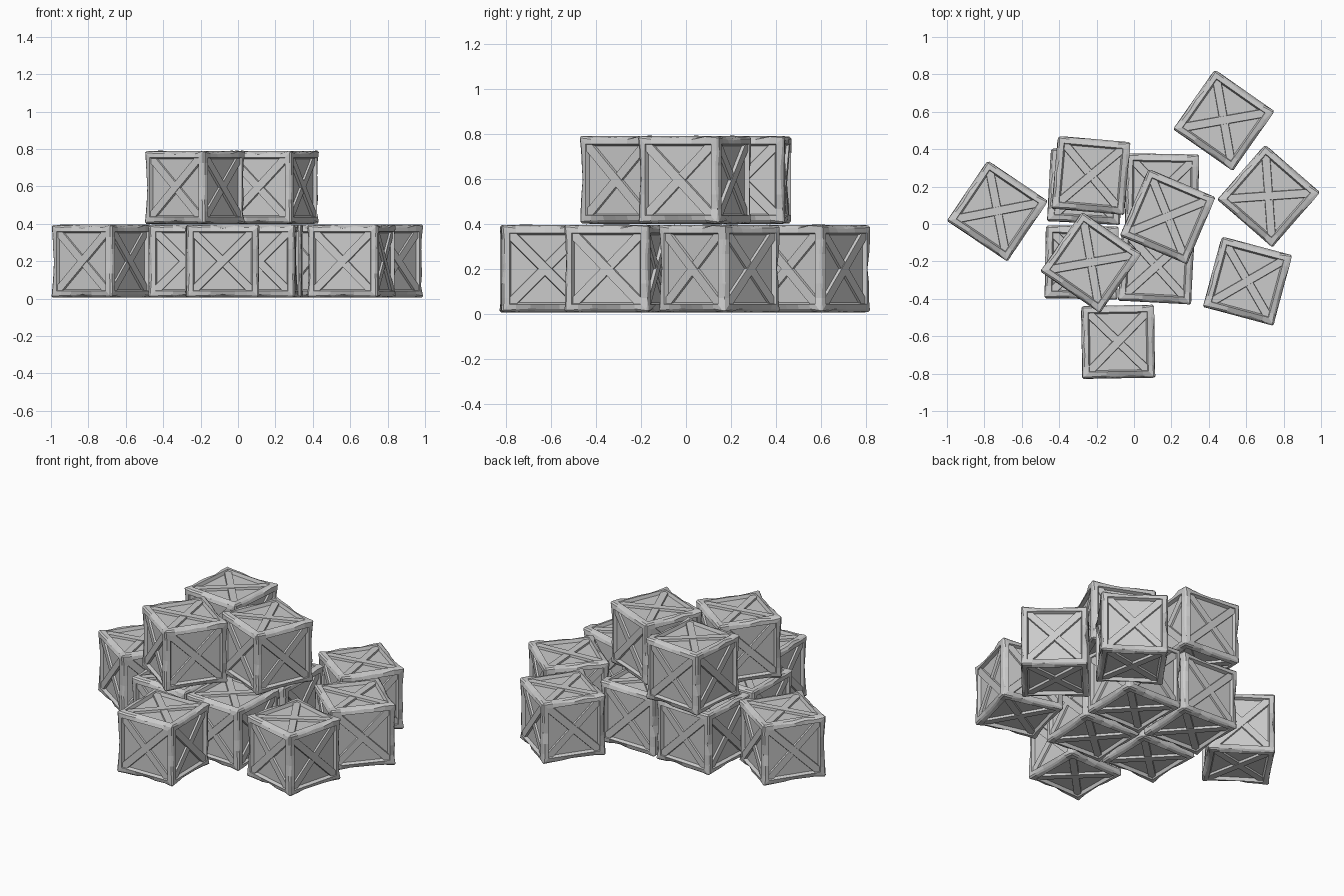
import bpy, bmesh, math, random
from mathutils import Matrix, Vector

old = bpy.data.objects.get("Cube")
if old:
    bpy.data.objects.remove(old, do_unlink=True)

random.seed(4)
HALF = 0.195
DEPTH = 0.02


def material(name, value):
    mat = bpy.data.materials.new(name)
    mat.use_nodes = True
    colour = (value, value, value, 1)
    mat.diffuse_color = colour
    mat.node_tree.nodes["Principled BSDF"].inputs["Base Color"].default_value = colour
    return mat


def outer_axes(co):
    """Axes on which a point lies on the crate's outer surface."""
    return [i for i in range(3) if abs(co[i]) > HALF - 0.001]


def add_brace(bm, side, angle, lift):
    """One diagonal board lying on a recessed panel, with sloping sides."""
    board = bmesh.ops.create_cube(bm, size=1)["verts"]
    bmesh.ops.scale(bm, verts=board, vec=(0.455, 0.052, 0.03))
    for v in board:
        if v.co.z > 0:
            v.co.y *= 0.8
    place = side @ Matrix.Translation((0, 0, HALF - DEPTH + lift - 0.015)) @ Matrix.Rotation(angle, 4, 'Z')
    bmesh.ops.transform(bm, matrix=place, verts=board)


def crate_mesh(mat):
    bm = bmesh.new()
    bmesh.ops.create_cube(bm, size=2 * HALF)
    bmesh.ops.subdivide_edges(bm, edges=bm.edges[:], cuts=5, use_grid_fill=True)
    bm.normal_update()

    # Recessed panel on each side, leaving a frame
    sides = []
    for axis in range(3):
        for sign in (-1, 1):
            sides.append([f for f in bm.faces if f.normal[axis] * sign > 0.9])
    for faces in sides:
        bmesh.ops.inset_region(bm, faces=faces, thickness=0.036, use_even_offset=True)
        bmesh.ops.inset_region(bm, faces=faces, thickness=0.008, depth=-DEPTH, use_even_offset=True)
        bmesh.ops.dissolve_faces(bm, faces=faces)

    # Worn outer edges, pinched towards the middle of each beam
    rim = [e for e in bm.edges
           if len(set(outer_axes(e.verts[0].co)) & set(outer_axes(e.verts[1].co))) == 2]
    for v in {v for e in rim for v in e.verts}:
        axes = outer_axes(v.co)
        if len(axes) == 2:
            along = v.co[3 - sum(axes)] / HALF
            for i in axes:
                pinch = 0.007 * (1 - along ** 2) + random.uniform(-0.003, 0.004)
                v.co[i] -= math.copysign(pinch, v.co[i])
        else:
            v.co *= random.uniform(0.99, 1.015)
    bmesh.ops.bevel(bm, geom=rim, offset=0.009, segments=1, affect='EDGES')

    # Crossed braces on every side
    turns = [Matrix.Rotation(math.pi / 2 * k, 4, 'X') for k in range(4)]
    turns += [Matrix.Rotation(math.pi / 2 * s, 4, 'Y') for s in (-1, 1)]
    for side in turns:
        add_brace(bm, side, math.pi / 4, 0.014)
        add_brace(bm, side, -math.pi / 4, 0.011)

    bmesh.ops.recalc_face_normals(bm, faces=bm.faces[:])
    mesh = bpy.data.meshes.new("crate")
    bm.to_mesh(mesh)
    bm.free()
    mesh.materials.append(mat)
    return mesh


# Crates: name, x, y, turn in degrees, layer
CRATES = [
    ("back_crate", 0.48, 0.555, -35, 0),
    ("left_crate", 0.72, 0.15, -41, 0),
    ("front_left_crate", 0.607, -0.305, -15, 0),
    ("front_crate", -0.085, -0.63, 1, 0),
    ("right_crate", -0.73, 0.07, -34, 0),
    ("base_back_right_crate", -0.26, 0.2, -3, 0),
    ("base_front_right_crate", -0.28, -0.205, -1, 0),
    ("base_back_left_crate", 0.15, 0.18, -1, 0),
    ("base_front_left_crate", 0.12, -0.225, -3, 0),
    ("top_back_crate", -0.23, 0.26, -5, 1),
    ("top_left_crate", 0.18, 0.04, -23, 1),
    ("top_front_crate", -0.23, -0.205, -35, 1),
]
mesh = crate_mesh(material("grey wood", 0.6))
for name, x, y, turn, layer in CRATES:
    crate = bpy.data.objects.new(name, mesh)
    crate.location = (x, y, 0.2 + 0.395 * layer)
    crate.rotation_euler.z = math.radians(turn)
    bpy.context.collection.objects.link(crate)
